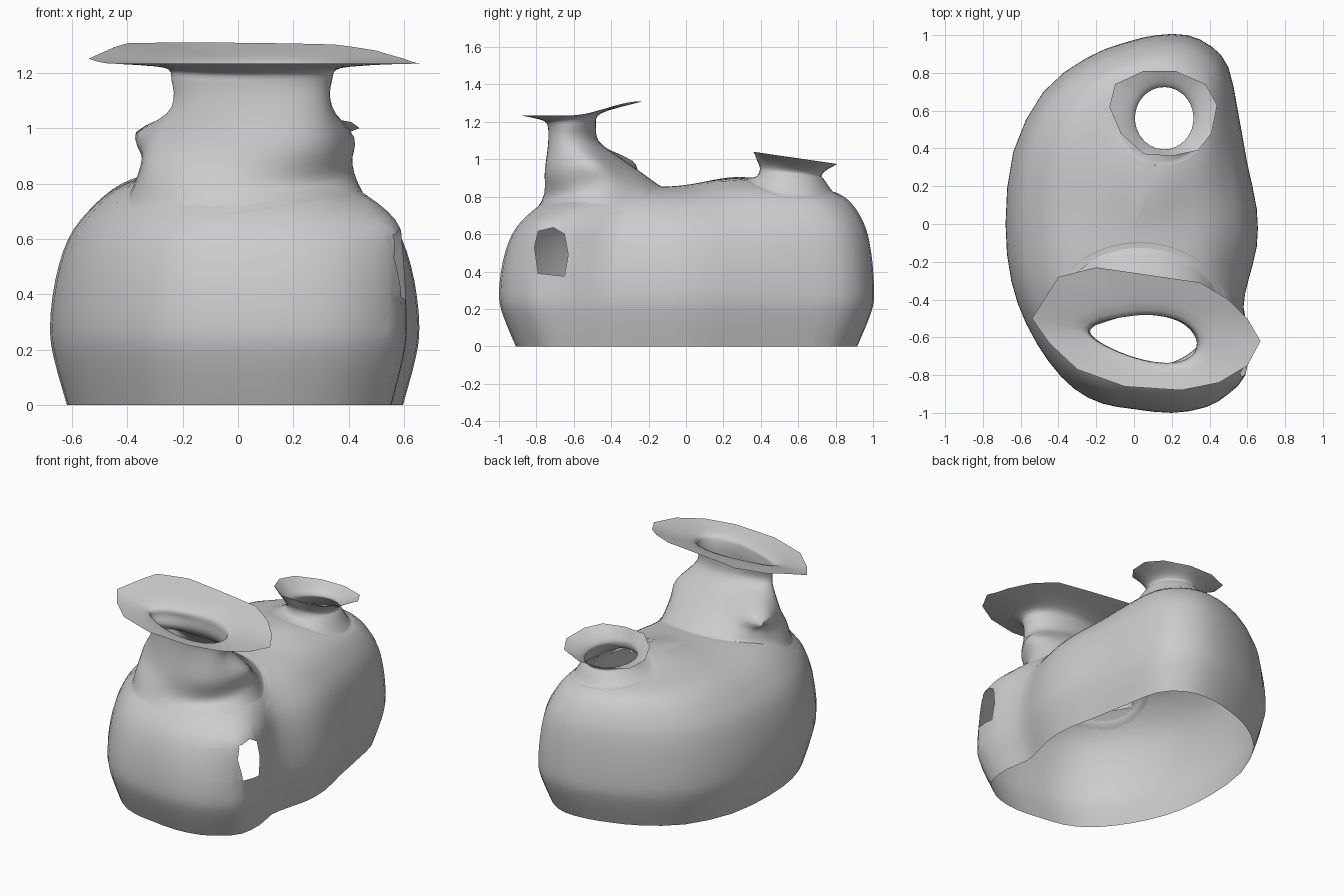
import bpy, bmesh, math
from mathutils import Vector
from mathutils.bvhtree import BVHTree

cube = bpy.data.objects.get("Cube")
if cube:
    bpy.data.objects.remove(cube, do_unlink=True)

clay = bpy.data.materials.new("pale grey clay")
clay.use_nodes = True
GREY = (0.6, 0.6, 0.6, 1)
clay.diffuse_color = GREY
clay.node_tree.nodes["Principled BSDF"].inputs["Base Color"].default_value = GREY


def spline(points, steps, closed=False):
    """Smooth curve through the points."""
    pts = [Vector(p) for p in points]
    n = len(pts)
    at = (lambda i: pts[i % n]) if closed else (lambda i: pts[min(max(i, 0), n - 1)])
    out = []
    for i in range(n if closed else n - 1):
        a, b, c, d = at(i - 1), at(i), at(i + 1), at(i + 2)
        for k in range(steps):
            t = k / steps
            out.append(b + (c - a) * (t / 2) + (a * 2 - b * 5 + c * 4 - d) * (t * t / 2)
                       + (b * 3 - a - c * 3 + d) * (t ** 3 / 2))
    return out if closed else out + [pts[-1]]


def ramp(t):
    """Smooth step from 0 to 1."""
    t = min(max(t, 0), 1)
    return t * t * (3 - 2 * t)


def skin(columns):
    """Closed wall of quads from upright columns of points."""
    bm = bmesh.new()
    cols = [[bm.verts.new(p) for p in c] for c in columns]
    for i, a in enumerate(cols):
        b = cols[(i + 1) % len(cols)]
        for j in range(len(a) - 1):
            bm.faces.new((a[j], b[j], b[j + 1], a[j + 1]))
    bmesh.ops.remove_doubles(bm, verts=bm.verts, dist=0.0005)
    bmesh.ops.recalc_face_normals(bm, faces=bm.faces)
    return bm


def finish(bm, name):
    mesh = bpy.data.meshes.new(name)
    bm.to_mesh(mesh)
    bm.free()
    mesh.materials.append(clay)
    obj = bpy.data.objects.new(name, mesh)
    bpy.context.collection.objects.link(obj)
    bpy.ops.object.select_all(action='DESELECT')
    obj.select_set(True)
    bpy.context.view_layer.objects.active = obj
    bpy.ops.object.shade_smooth_by_angle(angle=math.radians(65))


# Body: plan outline carried up a rounded profile
outline = [(.12, 1), (.28, 1), (.41, .94), (.5, .83), (.55, .6), (.6, .32), (.65, .08),
           (.65, -.12), (.605, -.3), (.58, -.44), (.61, -.62), (.59, -.8), (.5, -.9),
           (.38, -.97), (.2, -1), (0, -.98), (-.17, -.95), (-.32, -.87), (-.45, -.73),
           (-.57, -.53), (-.65, -.3), (-.68, 0), (-.64, .38), (-.48, .7), (-.25, .88),
           (-.05, .96)]
profile = [(.91, 0), (.98, .17), (1, .28), (.98, .45), (.93, .6), (.85, .7),
           (.74, .78), (.6, .825), (.4, .845), (.2, .85), (0, .85)]
front_corner = Vector((.6, -.74))


def body_column(p):
    back = max(0, p.y / p.length) ** 2
    side = (p.x / p.length) ** 2
    corner = math.exp(-(p - front_corner).length_squared / .05)
    col = []
    for s, z in spline(profile, 3):
        s = max(s, 0)
        if z > .28:          # fuller back and front corner, leaner flanks
            low = corner * ramp((.8 - z) / .2)
            s = s ** (1 - .55 * back + .4 * side * (1 - low) - .75 * low)
        x, y = p * s
        if z > .6:           # swell in front of the small neck
            z += .055 * math.exp(-((x - .1) ** 2 + (y - .28) ** 2) / .055)
        col.append((x, y, z))
    return col


body = skin([body_column(p) for p in spline(outline, 2, True)])
surface = BVHTree.FromBMesh(body)


def ground(x, y):
    hit = surface.ray_cast(Vector((x, y, 3)), Vector((0, 0, -1)))[0]
    return hit.z + .002 if hit else .6


def neck(name, rim, rim_height, base, rings, shear, bumps):
    """Flared neck: base ellipse on the body, ellipse rings, polygonal lip.
    A ring is (centre x, centre y, radius x, radius y, height, tilt, bump)."""
    lip = []
    for i, p in enumerate(rim):
        a, b = Vector(p), Vector(rim[(i + 1) % len(rim)])
        lip += [a, a.lerp(b, .33), a.lerp(b, .67)]
    cx, cy, rx, ry = rings[-1][:4]
    columns = []
    for p in lip:
        ang = math.atan2((p.y - cy + shear * (p.x - cx)) / ry, (p.x - cx) / rx)
        c, s = math.cos(ang), math.sin(ang)
        col = []
        for grow in (1.04, .94):         # two rings lie along the body
            x, y = base[0] + base[2] * c * grow, base[1] + base[3] * s * grow
            col.append((x, y, ground(x, y)))
        for k, (mx, my, ax, ay, z, tilt, bump) in enumerate(rings):
            x, y = mx + ax * c, my + ay * s
            z += tilt * (y - my)
            if k > 0:
                y -= shear * ax * c * (1 - s)
            for centre, push in bumps:
                w = bump * math.exp(-((ang - centre) / .4) ** 2)
                x, y = x + w * push[0], y + w * push[1]
            col.append((x, y, z))
        col.append((p.x, p.y, rim_height(p.y)))
        columns.append(spline(col, 4))
    # Open the body under the neck
    inside = [f for f in body.faces if f.calc_center_median().z > .6 and
              sum(((f.calc_center_median()[i] - base[i]) / base[i + 2]) ** 2
                  for i in (0, 1)) < .74]
    bmesh.ops.delete(body, geom=inside, context='FACES')
    finish(skin(columns), name)


# Wide front neck with a knob on one shoulder and a small nub on the other
neck("front_neck",
     [(.67, -.62), (.6, -.5), (.5, -.4), (.35, -.31), (.08, -.27), (-.2, -.23),
      (-.4, -.28), (-.54, -.5), (-.45, -.63), (-.3, -.77), (-.05, -.86),
      (.25, -.88), (.45, -.84), (.6, -.75)],
     lambda y: 1.234 + .076 * ramp((y + .62) / .38),
     (.03, -.47, .45, .36),
     [(.025, -.5, .375, .265, .86, .25, .4),
      (.025, -.54, .35, .2, .96, .2, 1),
      (.05, -.593, .29, .13, 1.08, .1, 0),
      (.05, -.6, .29, .12, 1.17, .08, 0),
      (.055, -.6, .33, .143, 1.224, .14, 0)],
     .12, [(2.4, (-.13, .11)), (.3, (.055, .02))])

# Small round back neck
neck("back_neck",
     [(.44, .63), (.38, .74), (.22, .81), (.05, .81), (-.1, .74), (-.13, .62),
      (-.07, .48), (.05, .37), (.2, .36), (.34, .39), (.41, .48)],
     lambda y: 1.04 - .145 * (y - .36),
     (.15, .56, .25, .24),
     [(.16, .56, .175, .18, .9, -.06, 0),
      (.16, .56, .155, .165, .932, -.12, 0),
      (.16, .565, .19, .185, .967, -.14, 0)],
     0, [])

# Side hole cut through one wall
hole = [Vector(p) for p in ((-.79, .39), (-.65, .375), (-.63, .49), (-.65, .6),
                            (-.71, .635), (-.79, .615), (-.81, .53))]
edges = list(zip(hole, hole[1:] + hole[:1]))


def near_hole(f):
    c = f.calc_center_median()
    return c.x > .3 and -1 < c.y < -.5 and .25 < c.z < .8


def in_hole(f):
    c = f.calc_center_median()
    return near_hole(f) and all((b.x - a.x) * (c.z - a.y) - (b.y - a.y) * (c.y - a.x) > 0
                                for a, b in edges)


for a, b in edges:
    faces = [f for f in body.faces if near_hole(f)]
    geom = faces + list({e for f in faces for e in f.edges}) + list({v for f in faces for v in f.verts})
    bmesh.ops.bisect_plane(body, geom=geom, dist=.0001, plane_co=(0, a.x, a.y),
                           plane_no=(0, b.y - a.y, a.x - b.x))
bmesh.ops.delete(body, geom=[f for f in body.faces if in_hole(f)], context='FACES')
finish(body, "body")
